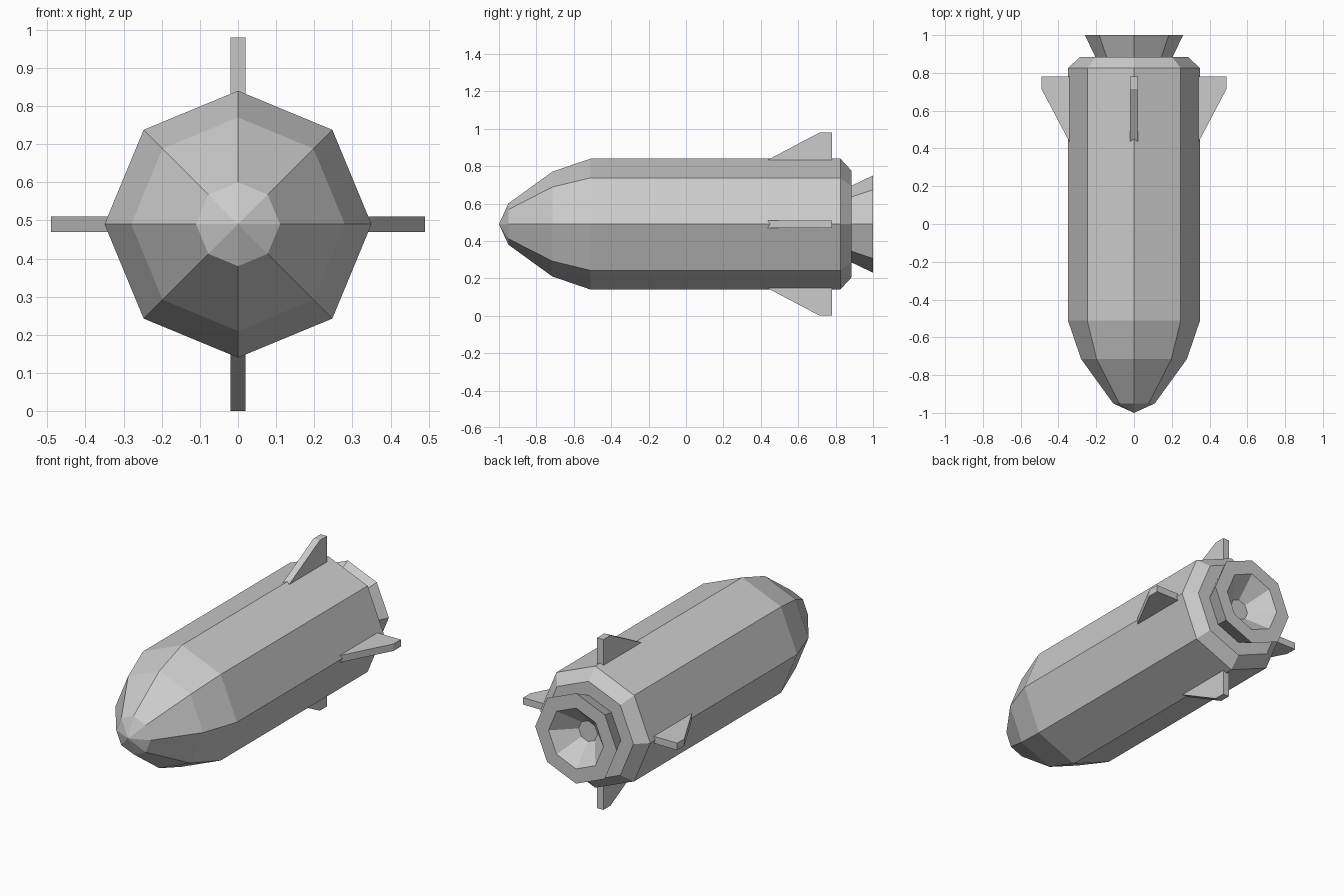
import bpy, bmesh
from math import cos, sin, pi
from mathutils import Matrix, Vector

if "Cube" in bpy.data.objects:
    bpy.data.objects.remove(bpy.data.objects["Cube"])

CZ = 0.49      # height of the long axis
SIDES = 8


def finish(name, bm):
    bmesh.ops.remove_doubles(bm, verts=bm.verts, dist=1e-5)
    bmesh.ops.recalc_face_normals(bm, faces=bm.faces)
    mesh = bpy.data.meshes.new(name)
    bm.to_mesh(mesh)
    bm.free()
    obj = bpy.data.objects.new(name, mesh)
    bpy.context.collection.objects.link(obj)
    return obj


def lathe(name, profile):
    """Turn (y, radius) points into an eight-sided solid around the y axis."""
    bm = bmesh.new()
    rings = []
    for y, r in profile:
        if r == 0:
            rings.append([bm.verts.new((0, y, CZ))] * SIDES)
        else:
            rings.append([bm.verts.new((r * cos(2 * pi * i / SIDES), y,
                                        CZ + r * sin(2 * pi * i / SIDES)))
                          for i in range(SIDES)])
    for a, b in zip(rings, rings[1:]):
        for i in range(SIDES):
            j = (i + 1) % SIDES
            bm.faces.new(list(dict.fromkeys((a[i], a[j], b[j], b[i]))))
    return finish(name, bm)


def fin(name, angle):
    """Swept plate, drawn in (radius, y) and turned about the long axis."""
    outline = [(0.32, 0.40), (0.35, 0.45), (0.49, 0.715), (0.49, 0.78), (0.32, 0.78)]
    turn = Matrix.Translation((0, 0, CZ)) @ Matrix.Rotation(angle, 4, 'Y')
    bm = bmesh.new()
    face = bm.faces.new([bm.verts.new((r, y, -0.02)) for r, y in outline])
    out = bmesh.ops.extrude_face_region(bm, geom=[face])
    top = [v for v in out["geom"] if isinstance(v, bmesh.types.BMVert)]
    bmesh.ops.translate(bm, verts=top, vec=Vector((0, 0, 0.04)))
    bmesh.ops.transform(bm, matrix=turn, verts=bm.verts)
    return finish(name, bm)


# Body with pointed nose and chamfered tail
lathe("body", [(-1.0, 0), (-0.95, 0.11), (-0.715, 0.28), (-0.51, 0.35),
               (0.825, 0.35), (0.885, 0.285), (0.885, 0)])

# Flared exhaust nozzle with a tapered recess
lathe("nozzle", [(0.885, 0), (0.885, 0.205), (1.0, 0.26), (1.0, 0.175),
                 (0.89, 0.06), (0.89, 0)])

# Four tail fins
for i, side in enumerate(("right", "bottom", "left", "top")):
    fin(f"{side}_fin", i * pi / 2)
